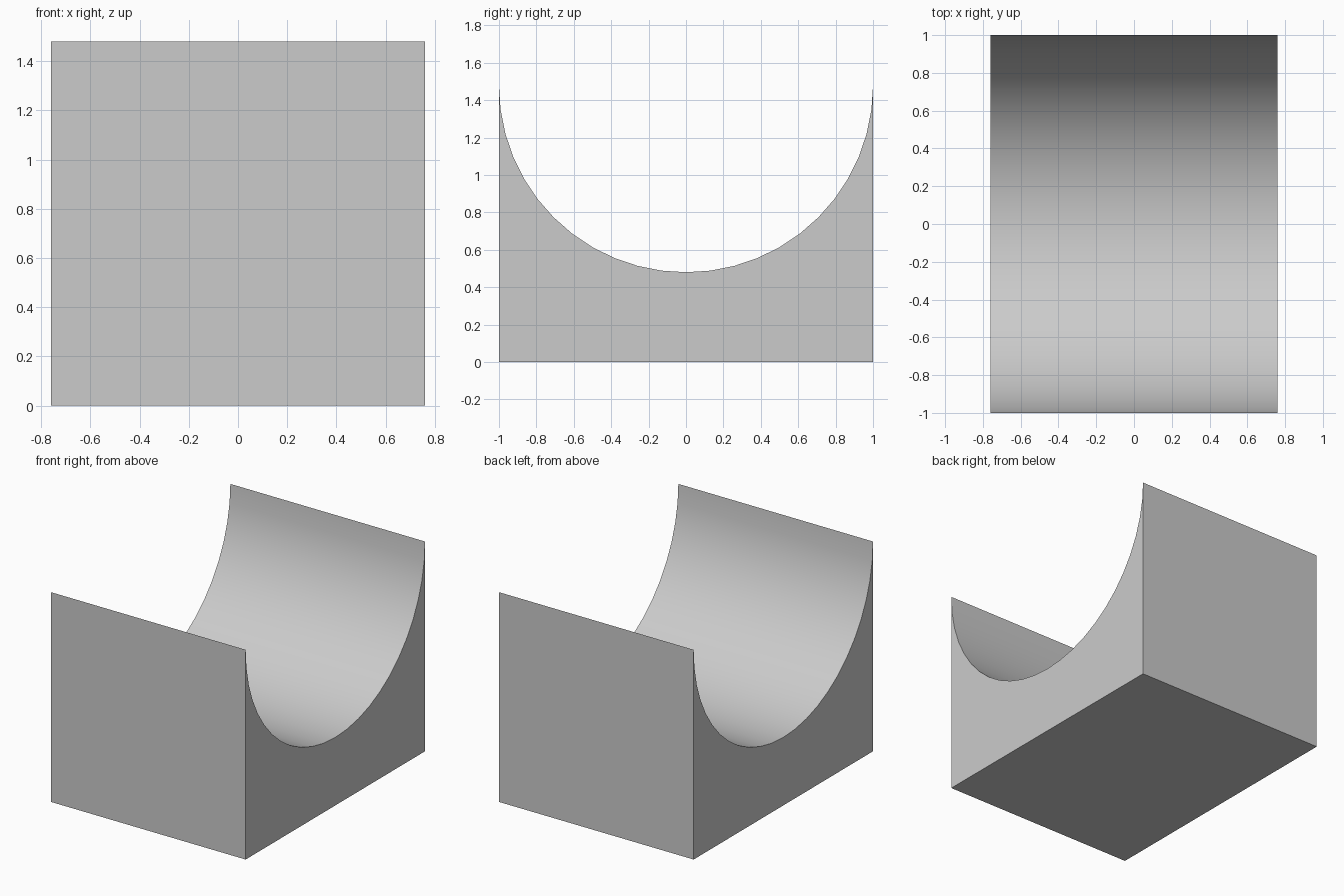
import bpy
import bmesh
from math import cos, sin, pi, radians

if "Cube" in bpy.data.objects:
    bpy.data.objects.remove(bpy.data.objects["Cube"])

HALF_WIDTH, RADIUS, TOP, SEGMENTS = 0.76, 1.0, 1.48, 24

# Plain grey finish
grey = bpy.data.materials.new("plain grey")
grey.use_nodes = True
colour = (0.6, 0.6, 0.6, 1)
grey.diffuse_color = colour
grey.node_tree.nodes["Principled BSDF"].inputs["Base Color"].default_value = colour

# Side profile: flat base with a half-round trough
angles = [pi * i / SEGMENTS for i in range(SEGMENTS + 1)]
profile = [(-RADIUS, 0), (RADIUS, 0)]
profile += [(RADIUS * cos(a), TOP - RADIUS * sin(a)) for a in angles]

# Extrude the profile across the width
bm = bmesh.new()
side = bm.faces.new([bm.verts.new((-HALF_WIDTH, y, z)) for y, z in profile])
swept = bmesh.ops.extrude_face_region(bm, geom=[side], use_keep_orig=True)
moved = [v for v in swept["geom"] if isinstance(v, bmesh.types.BMVert)]
bmesh.ops.translate(bm, vec=(2 * HALF_WIDTH, 0, 0), verts=moved)
bmesh.ops.recalc_face_normals(bm, faces=bm.faces)

mesh = bpy.data.meshes.new("trough_block")
bm.to_mesh(mesh)
bm.free()
mesh.materials.append(grey)
block = bpy.data.objects.new("trough_block", mesh)
bpy.context.collection.objects.link(block)

# Smooth trough, crisp outer edges
bpy.ops.object.select_all(action="DESELECT")
block.select_set(True)
bpy.context.view_layer.objects.active = block
bpy.ops.object.shade_smooth_by_angle(angle=radians(30))
# The knife-thin rims stay sharp
for edge in mesh.edges:
    a, b = (mesh.vertices[i].co for i in edge.vertices)
    if min(a.z, b.z) > TOP - 0.001:
        edge.use_edge_sharp = True
